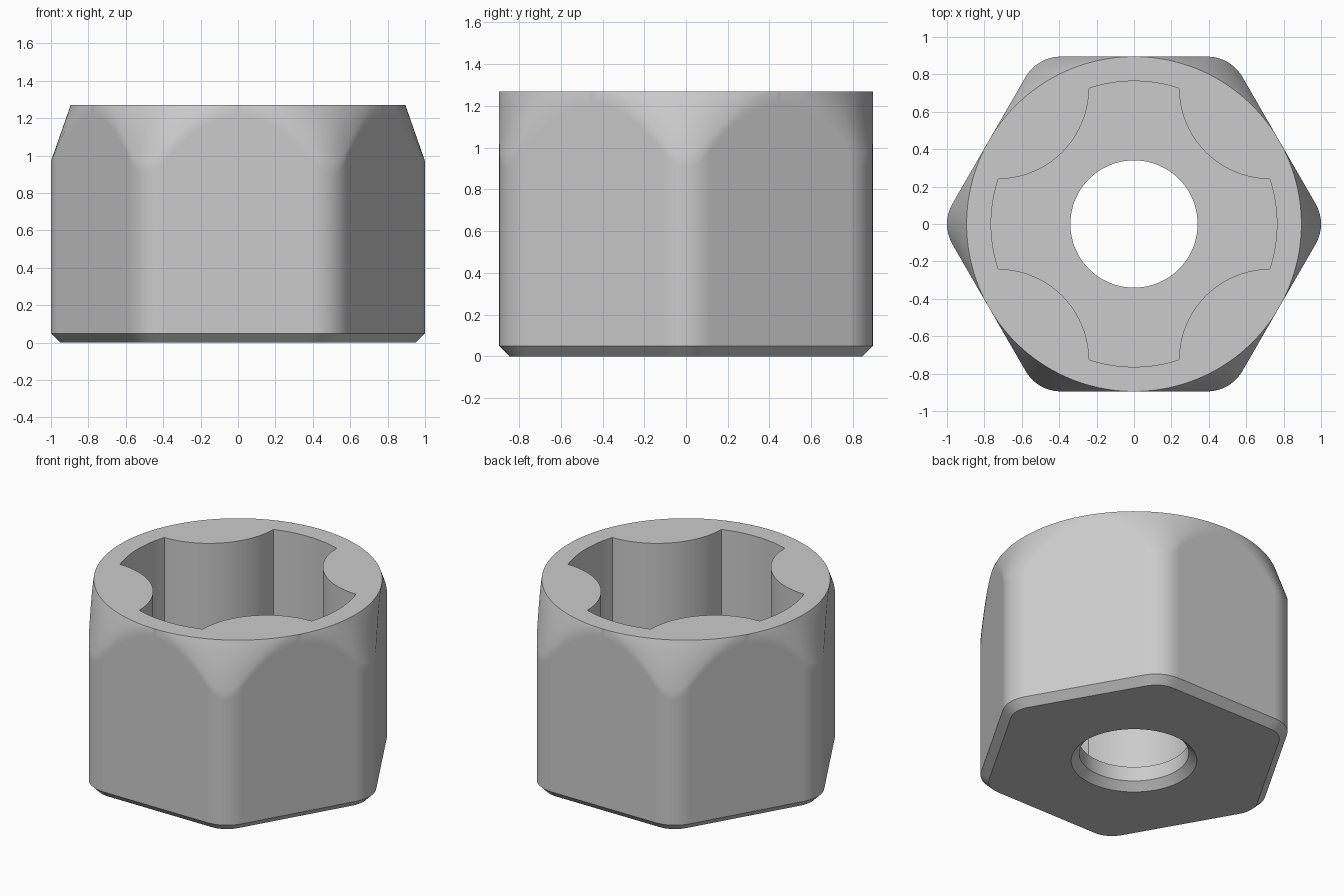
import bpy, bmesh
from math import radians, degrees, sin, cos, tan, atan, acos, sqrt, hypot

cube = bpy.data.objects.get("Cube")
if cube:
    bpy.data.objects.remove(cube, do_unlink=True)

# Main dimensions
HEIGHT, APOTHEM, FILLET, CHAMFER = 1.27, 0.895, 0.216, 0.05
CONE_SLOPE = 0.3 / 0.105
HOLE, FLOOR = 0.34, 0.15
LOBE, ARC_C, ARC_R = 0.764, 0.73 * sqrt(2), 0.49
C30 = cos(radians(30))

FLAT_END = degrees(atan((APOTHEM - FILLET) / APOTHEM * tan(radians(30))))
ARC_END = degrees(acos((ARC_C**2 + LOBE**2 - ARC_R**2) / (2 * ARC_C * LOBE)))


def hexagon(deg, inset=0.0):
    """Radius of a hexagon with rounded corners."""
    a, r = APOTHEM - inset, FILLET - inset
    phi = abs(deg % 60 - 30)
    if phi <= degrees(atan((a - r) / a * tan(radians(30)))):
        return a / cos(radians(phi))
    d, psi = (a - r) / C30, radians(30 - phi)
    return d * cos(psi) + sqrt(r * r - (d * sin(psi))**2)


def socket(deg):
    """Radius of the four-lobed socket with concave corner arcs."""
    psi = abs(deg % 90 - 45)
    if psi >= ARC_END - 1e-6:
        return LOBE
    psi = radians(psi)
    return ARC_C * cos(psi) - sqrt(ARC_R**2 - (ARC_C * sin(psi))**2)


def cone_height(deg):
    return HEIGHT - (hexagon(deg) - APOTHEM) * CONE_SLOPE


# Closed section, each entry giving radius and height at an angle
section = [
    lambda t: (HOLE + CHAMFER, 0),
    lambda t: (hexagon(t, CHAMFER), 0),
    lambda t: (hexagon(t), CHAMFER),
    lambda t: (hexagon(t), cone_height(t) - 0.06),
    lambda t: (hexagon(t), cone_height(t)),
    lambda t: (APOTHEM, HEIGHT),
    lambda t: (socket(t), HEIGHT),
    lambda t: (socket(t), FLOOR),
    lambda t: (HOLE, FLOOR),
    lambda t: (HOLE, CHAMFER),
]

# Even angles plus the exact corners of both outlines
angles = {i * 1.5 for i in range(240)}
angles |= {30 + 60 * k + s * FLAT_END for k in range(6) for s in (-1, 1)}
angles |= {45 + 90 * k + s * ARC_END for k in range(4) for s in (-1, 1)}
angles = sorted(angles)

bm = bmesh.new()
columns = []
for t in angles:
    c, s = cos(radians(t)), sin(radians(t))
    points = [ring(t) for ring in section]
    columns.append([bm.verts.new((r * c, r * s, z)) for r, z in points])
for i, col in enumerate(columns):
    nxt = columns[(i + 1) % len(columns)]
    for j in range(len(section)):
        k = (j + 1) % len(section)
        bm.faces.new((col[j], nxt[j], nxt[k], col[k]))
bmesh.ops.remove_doubles(bm, verts=bm.verts, dist=1e-4)
bmesh.ops.recalc_face_normals(bm, faces=bm.faces)

mesh = bpy.data.meshes.new("hex_nut")
bm.to_mesh(mesh)
bm.free()
nut = bpy.data.objects.new("hex_nut", mesh)
bpy.context.collection.objects.link(nut)

# Plain grey material
grey = bpy.data.materials.new("light_grey")
grey.use_nodes = True
colour = (0.6, 0.6, 0.6, 1)
grey.diffuse_color = colour
grey.node_tree.nodes["Principled BSDF"].inputs["Base Color"].default_value = colour
mesh.materials.append(grey)

# Smooth shading with sharp rims
bpy.context.view_layer.objects.active = nut
nut.select_set(True)
bpy.ops.object.shade_smooth_by_angle(angle=radians(30))
